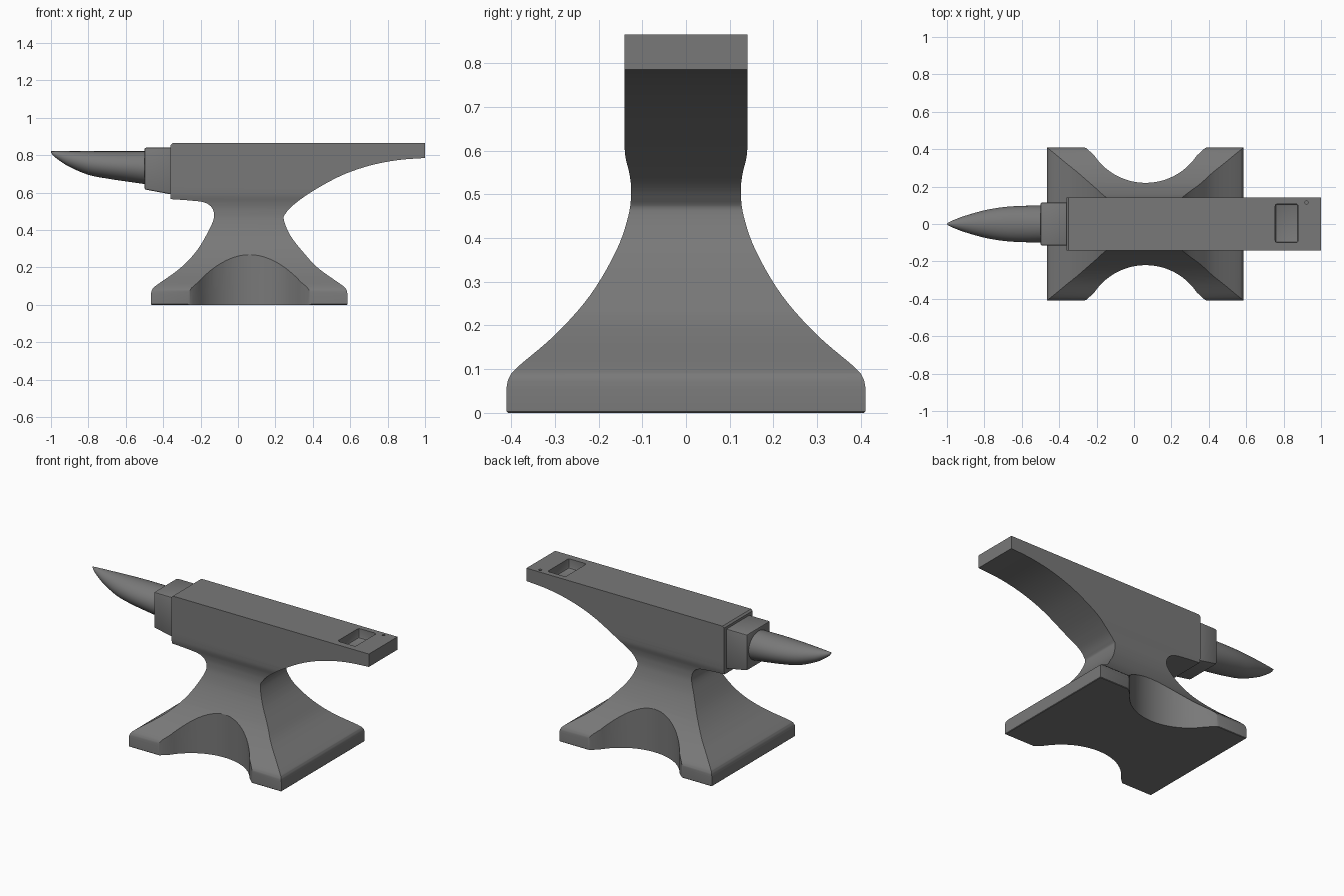
import bpy, bmesh, math
from mathutils import Vector

if "Cube" in bpy.data.objects:
    bpy.data.objects.remove(bpy.data.objects["Cube"])

iron = bpy.data.materials.new('dark_iron')
iron.diffuse_color = (.19, .19, .19, 1)
iron.use_nodes = True
iron.node_tree.nodes["Principled BSDF"].inputs["Base Color"].default_value = iron.diffuse_color


def spline(pts, n=5):
    """Smooth open curve through 2D points."""
    p = [Vector(q) for q in pts]
    p = [2 * p[0] - p[1]] + p + [2 * p[-1] - p[-2]]
    out = []
    for a, b, c, d in zip(p, p[1:], p[2:], p[3:]):
        for i in range(n):
            t = i / n
            out.append(tuple(0.5 * (2 * b + (c - a) * t + (2 * a - 5 * b + 4 * c - d) * t * t
                                    + (3 * b - a - 3 * c + d) * t ** 3)))
    return out + [tuple(pts[-1])]


def loft(name, rings):
    """Skin closed rings of points and cap both ends."""
    bm = bmesh.new()
    rs = [[bm.verts.new(v) for v in r] for r in rings]
    n = len(rs[0])
    for a, b in zip(rs, rs[1:]):
        for i in range(n):
            bm.faces.new((a[i], a[(i + 1) % n], b[(i + 1) % n], b[i]))
    bm.faces.new(rs[0])
    bm.faces.new(rs[-1])
    bmesh.ops.recalc_face_normals(bm, faces=bm.faces)
    me = bpy.data.meshes.new(name)
    bm.to_mesh(me)
    bm.free()
    me.materials.append(iron)
    ob = bpy.data.objects.new(name, me)
    bpy.context.collection.objects.link(ob)
    return ob


def prism(name, pts, axis, lo, hi):
    """Extrude a 2D profile along x, y or z."""
    place = {'x': lambda a, b, h: (h, a, b),
             'y': lambda a, b, h: (a, h, b),
             'z': lambda a, b, h: (a, b, h)}[axis]
    return loft(name, [[place(a, b, h) for a, b in pts] for h in (lo, hi)])


def apply(ob, mod):
    bpy.context.view_layer.objects.active = ob
    bpy.ops.object.modifier_apply(modifier=mod.name)


def boolean(ob, other, op):
    m = ob.modifiers.new(op, 'BOOLEAN')
    m.operation, m.solver, m.object = op, 'EXACT', other
    apply(ob, m)
    bpy.data.objects.remove(other)


def bevel(ob, width):
    m = ob.modifiers.new('bevel', 'BEVEL')
    m.width, m.segments = width, 2
    apply(ob, m)


def smooth(ob):
    bpy.ops.object.select_all(action='DESELECT')
    ob.select_set(True)
    bpy.context.view_layer.objects.active = ob
    bpy.ops.object.shade_smooth_by_angle(angle=math.radians(30))


# Body: front silhouette intersected with side silhouette
left = spline([(-.465, .06), (-.458, .082), (-.435, .105), (-.31, .195), (-.22, .29), (-.155, .4),
               (-.128, .47), (-.14, .52), (-.18, .547), (-.25, .557), (-.36, .565)])
right = spline([(1, .785), (.85, .773), (.7, .743), (.55, .69), (.4, .608), (.3, .537), (.256, .49),
                (.245, .455), (.28, .37), (.35, .28), (.43, .195), (.556, .105), (.579, .082), (.585, .06)])
body = prism('anvil_body',
             [(-.462, 0), (-.465, .003)] + left + [(-.36, .855), (-.35, .865), (1, .865)] + right
             + [(.585, .003), (.582, 0)], 'y', -.6, .6)
half = [(.407, -.01), (.407, 0), (.41, .003)] + spline(
    [(.41, .06), (.405, .08), (.385, .105), (.3, .178), (.22, .268), (.16, .37), (.132, .45),
     (.1255, .505), (.129, .545), (.1385, .585), (.141, .62)]) + [(.141, .64), (.141, .9)]
boolean(body, prism('side_shape', half + [(-y, z) for y, z in reversed(half)], 'x', -1.2, 1.2), 'INTERSECT')

# Scoops in the front and back of the base
r, cx, cy = .33, .062, .55
arc = [(r * math.cos(math.radians(a)), cy + r * math.sin(math.radians(a))) for a in range(-150, -29, 4)]
scoop = [(-.36, .5), (-.335, .412), (-.318, .406), (-.303, .393)] + arc[1:-1] + [
    (.303, .393), (.318, .406), (.335, .412), (.36, .5)]
for s in (1, -1):
    boolean(body, prism('scoop', [(cx + x, s * y) for x, y in scoop], 'z', -.1, .5), 'DIFFERENCE')

# Square tool recess and small round hole in the heel
recess = prism('recess', [(.755, -.1), (.878, -.1), (.878, .108), (.755, .108)], 'z', .805, 1)
bevel(recess, .012)
boolean(body, recess, 'DIFFERENCE')
circle = [(.923 + .009 * math.cos(i * math.tau / 16), .115 + .009 * math.sin(i * math.tau / 16)) for i in range(16)]
boolean(body, prism('pin_hole', circle, 'z', .81, 1), 'DIFFERENCE')
smooth(body)

# Step block between body and horn
step = prism('step_block', [(-.5, .617), (-.34, .587), (-.34, .84), (-.5, .84)], 'y', -.115, .115)
bevel(step, .008)
smooth(step)

# Horn: elliptical sections, flat along the top and curved below
bottom = spline([(-1, .815), (-.985, .795), (-.95, .768), (-.9, .737), (-.8, .695), (-.7, .675), (-.6, .66), (-.48, .643)])
width = spline([(-1, .003), (-.985, .012), (-.95, .027), (-.9, .045), (-.8, .073), (-.7, .09), (-.6, .097), (-.48, .098)])
rings = []
for (x, zb), (_, w) in zip(bottom, width):
    zt = .821
    rings.append([(x, w * math.cos(i * math.tau / 40), (zt + zb) / 2 + (zt - zb) / 2 * math.sin(i * math.tau / 40))
                  for i in range(40)])
smooth(loft('horn', rings))
